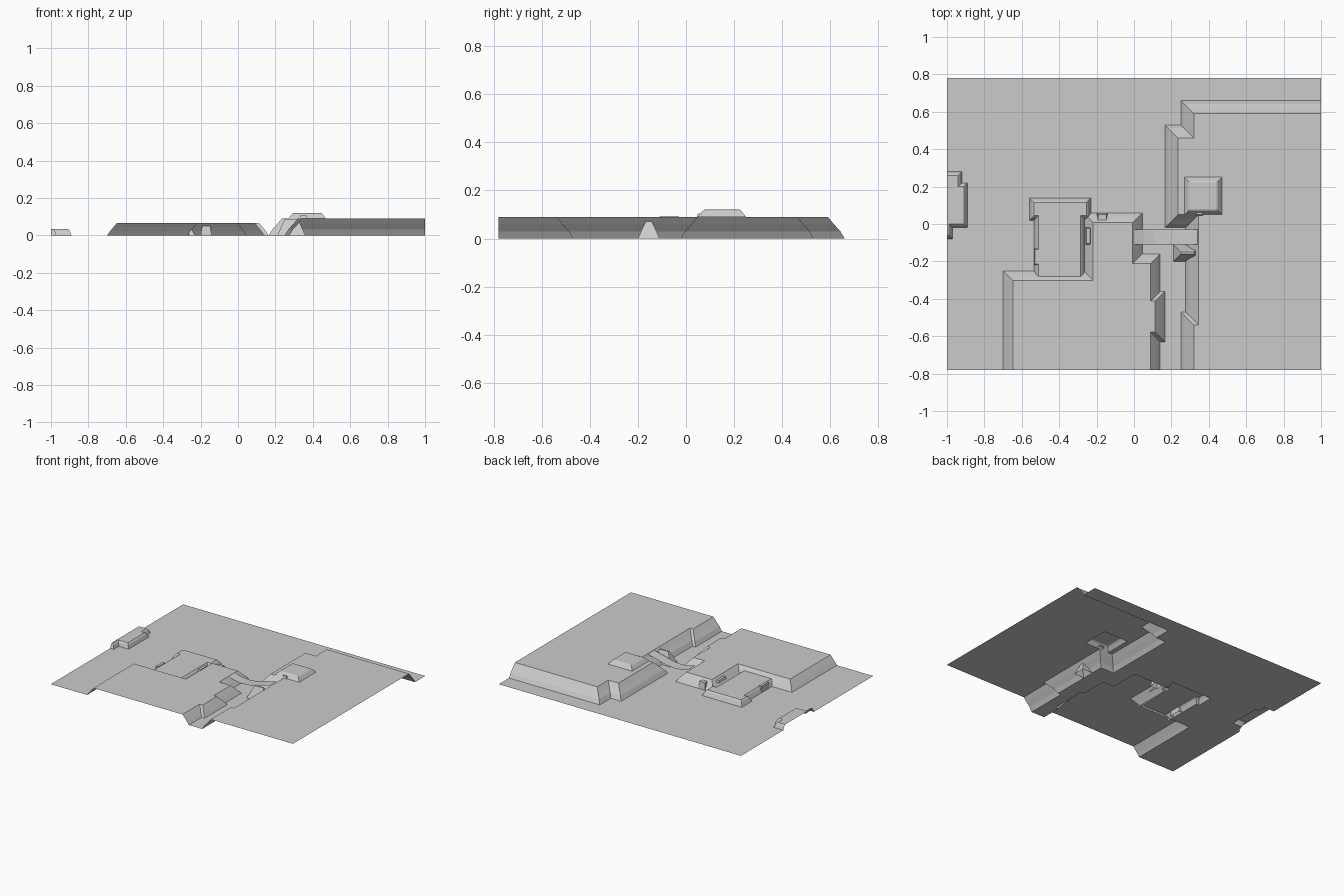
import bpy
import bmesh
from mathutils import Vector

if "Cube" in bpy.data.objects:
    bpy.data.objects.remove(bpy.data.objects["Cube"])

stone = bpy.data.materials.new("plain_grey")
stone.use_nodes = True
GREY = (0.6, 0.6, 0.6, 1)
stone.diffuse_color = GREY
stone.node_tree.nodes["Principled BSDF"].inputs["Base Color"].default_value = GREY


def finish(bm, name):
    """Turn all faces upward and make the object."""
    bm.normal_update()
    for f in bm.faces:
        if f.normal.z < 0:
            f.normal_flip()
    mesh = bpy.data.meshes.new(name)
    bm.to_mesh(mesh)
    bm.free()
    mesh.materials.append(stone)
    obj = bpy.data.objects.new(name, mesh)
    bpy.context.collection.objects.link(obj)


def inset_path(path, d, closed):
    """Shift a path to its left by d with mitred corners."""
    pts = [Vector(p) for p in path]
    n = len(pts)
    normals = []
    for i in range(n):
        t = (pts[(i + 1) % n] - pts[i]).normalized()
        normals.append(Vector((-t.y, t.x)))
    out = []
    for i, p in enumerate(pts):
        a, b = normals[i - 1], normals[i]
        if not closed and i == 0:
            a = b
        if not closed and i == n - 1:
            b = a
        out.append(p + (a + b) * d / (1 + a.dot(b)))
    return out


def fill(bm, loops):
    """Fill an outline, with any further loops as holes."""
    edges = []
    for loop in loops:
        for a, b in zip(loop, loop[1:] + loop[:1]):
            edges.append(bm.edges.get((a, b)) or bm.edges.new((a, b)))
    bmesh.ops.triangle_fill(bm, edges=edges, use_beauty=True, normal=(0, 0, 1))


def ring(bm, path, z):
    return [bm.verts.new((p[0], p[1], z)) for p in path]


def terrace(name, path, rows, closed=False, corners=(), holes=()):
    """Sloped bank along a path with a flat top; rows are (inset, height)."""
    bm = bmesh.new()
    rings = [ring(bm, inset_path(path, d, closed), z) for d, z in rows]
    count = len(path) if closed else len(path) - 1
    for low, high in zip(rings, rings[1:]):
        for i in range(count):
            j = (i + 1) % len(path)
            bm.faces.new((low[i], low[j], high[j], high[i]))
    top = rows[-1][1]
    fill(bm, [rings[-1] + ring(bm, corners, top)] + [ring(bm, h, top) for h in holes])
    finish(bm, name)


def rect(x0, x1, y0, y1):
    return [(x0, y0), (x1, y0), (x1, y1), (x0, y1)]


# Foot outlines of the raised ground
W, D = 1, 0.78
right_foot = [(W, 0.66), (0.25, 0.66), (0.25, 0.53), (0.165, 0.53),
              (0.165, -0.02), (0.275, -0.02), (0.275, -0.47),
              (0.25, -0.47), (0.25, -D)]
left_east = [(0.14, -D), (0.14, -0.63), (0.165, -0.63), (0.165, -0.36),
             (0.14, -0.36), (0.14, -0.16), (0.045, -0.16), (0.045, 0.06)]
left_west = [(-0.7, -0.25), (-0.7, -D)]
annex_foot = [(-0.26, -0.28), (-0.26, 0.02), (-0.23, 0.02), (-0.23, 0.14),
              (-0.56, 0.14), (-0.56, 0.02), (-0.535, 0.02), (-0.535, -0.28)]
edge_foot = [(-W, -0.08), (-0.97, -0.08), (-0.97, -0.02), (-0.89, -0.02),
             (-0.89, 0.22), (-0.92, 0.22), (-0.92, 0.28), (-W, 0.28)]
knoll = rect(0.27, 0.47, 0.05, 0.25)

# Low ground around the plateaus
bm = bmesh.new()
outline = ([(-W, D), (W, D)] + right_foot + left_east + [(-0.23, 0.06)]
           + annex_foot[3:7] + [(-0.535, -0.25)] + left_west + [(-W, -D)] + edge_foot)
fill(bm, [ring(bm, outline, 0)])
finish(bm, "low_ground")

# Plateaus
terrace("right_plateau", right_foot,
        [(0, 0), (0.018, 0.03), (0.045, 0.06), (0.07, 0.09)],
        corners=[(W, -D)], holes=[knoll])
terrace("left_plateau", left_east + [(-0.27, 0.06), (-0.27, -0.25)] + left_west,
        [(0, 0), (0.016, 0.022), (0.034, 0.044), (0.052, 0.065)])
terrace("low_terrace", annex_foot, [(0, 0), (0.015, 0.03), (0.025, 0.04)])
terrace("edge_mound", edge_foot, [(0, 0), (0.01, 0.025), (0.02, 0.035)])

# Raised blocks and steps
terrace("knoll", knoll, [(0, 0.09), (0.02, 0.115), (0.028, 0.12)], closed=True)
terrace("knoll_step", rect(0.33, 0.37, 0.045, 0.08), [(0, 0.09), (0.005, 0.105)], closed=True)
terrace("bridge_spur", rect(0.21, 0.36, -0.2, -0.11),
        [(0, 0), (0.02, 0.045), (0.04, 0.088)], closed=True)
terrace("west_step", rect(-0.535, -0.505, -0.22, -0.13), [(0, 0), (0.005, 0.045)], closed=True)
terrace("east_step", rect(-0.26, -0.23, -0.11, -0.02), [(0, 0.04), (0.005, 0.055)], closed=True)
terrace("north_step", rect(-0.2, -0.14, 0.005, 0.06), [(0, 0), (0.008, 0.05)], closed=True)

# Sagging bridge over the valley
bm = bmesh.new()
sag = [(0, 0.066), (0.05, 0.052), (0.11, 0.045), (0.18, 0.05), (0.25, 0.07), (0.34, 0.091)]
sides = [[bm.verts.new((x, y, z)) for x, z in sag] for y in (-0.11, -0.03)]
for i in range(len(sag) - 1):
    bm.faces.new((sides[0][i], sides[0][i + 1], sides[1][i + 1], sides[1][i]))
finish(bm, "bridge")
